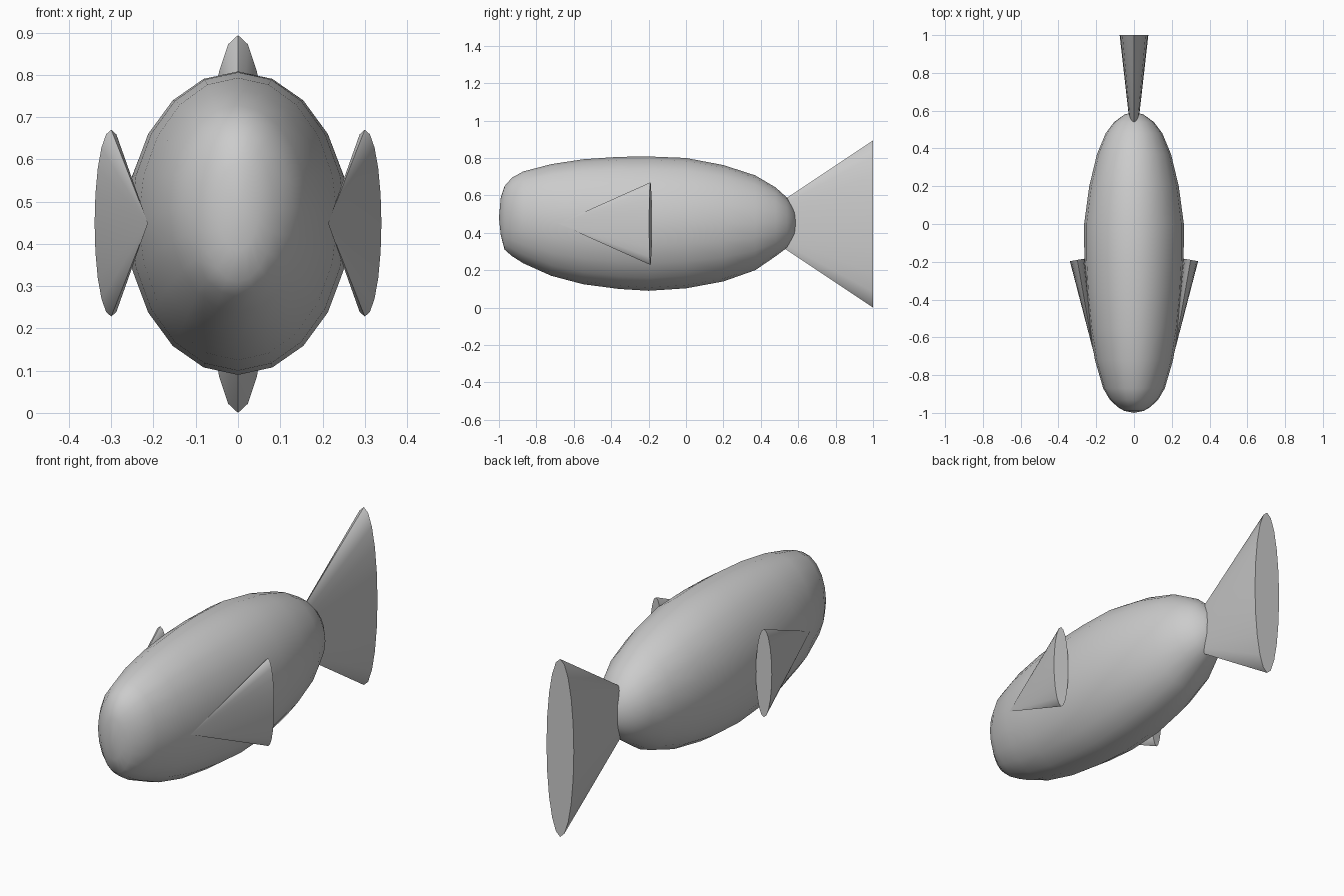
import bpy, bmesh, math
from mathutils import Matrix

if "Cube" in bpy.data.objects:
    bpy.data.objects.remove(bpy.data.objects["Cube"])

SIDES = 20


def finish(bm, name):
    bmesh.ops.recalc_face_normals(bm, faces=bm.faces)
    mesh = bpy.data.meshes.new(name)
    bm.to_mesh(mesh)
    bm.free()
    obj = bpy.data.objects.new(name, mesh)
    bpy.context.collection.objects.link(obj)
    bpy.ops.object.select_all(action='DESELECT')
    obj.select_set(True)
    bpy.context.view_layer.objects.active = obj
    bpy.ops.object.shade_smooth_by_angle(angle=math.radians(40))
    return obj


def flat_cone(name, base, length, half_width, half_height, turn=0):
    """Squashed cone with its tip towards -y and its flat base at 'base'."""
    bm = bmesh.new()
    bmesh.ops.create_cone(bm, cap_ends=True, segments=SIDES,
                          radius1=1, radius2=0, depth=1)
    m = (Matrix.Translation(base) @ Matrix.Rotation(turn, 4, 'Z')
         @ Matrix.Diagonal((half_width, length, half_height, 1))
         @ Matrix.Rotation(math.pi / 2, 4, 'X')
         @ Matrix.Translation((0, 0, 0.5)))
    bmesh.ops.transform(bm, matrix=m, verts=bm.verts)
    return finish(bm, name)


# Body: elliptical rings (y, bottom z, top z, half width) closed by two poles
rings = [
    (-0.99, 0.385, 0.59, 0.05), (-0.97, 0.31, 0.65, 0.085),
    (-0.93, 0.275, 0.695, 0.128), (-0.87, 0.237, 0.728, 0.163),
    (-0.72, 0.17, 0.767, 0.207), (-0.55, 0.125, 0.793, 0.235),
    (-0.36, 0.10, 0.806, 0.254), (-0.20, 0.09, 0.808, 0.263),
    (0.0, 0.103, 0.80, 0.264), (0.20, 0.14, 0.762, 0.237),
    (0.37, 0.20, 0.707, 0.196), (0.48, 0.275, 0.642, 0.15),
    (0.54, 0.32, 0.588, 0.105), (0.58, 0.385, 0.52, 0.05),
]
bm = bmesh.new()
loops = []
for y, lo, hi, w in rings:
    loops.append([bm.verts.new((w * math.sin(a), y, (lo + hi) / 2 + (hi - lo) / 2 * math.cos(a)))
                  for a in (2 * math.pi * i / SIDES for i in range(SIDES))])
for a, b in zip(loops, loops[1:]):
    for i in range(SIDES):
        j = (i + 1) % SIDES
        bm.faces.new((a[i], a[j], b[j], b[i]))
for loop, pole in ((loops[0], (0, -1.0, 0.48)), (loops[-1], (0, 0.592, 0.45))):
    p = bm.verts.new(pole)
    for i in range(SIDES):
        bm.faces.new((loop[i], loop[(i + 1) % SIDES], p))
finish(bm, "body")

# Tail fin
flat_cone("tail_fin", (0, 1.0, 0.447), 0.67, 0.076, 0.447)

# Side fins, angled outwards to the rear
for side, label in ((1, "right"), (-1, "left")):
    flat_cone("side_fin_" + label, (side * 0.30, -0.19, 0.449), 0.50, 0.04, 0.221,
              turn=-side * math.radians(10))
